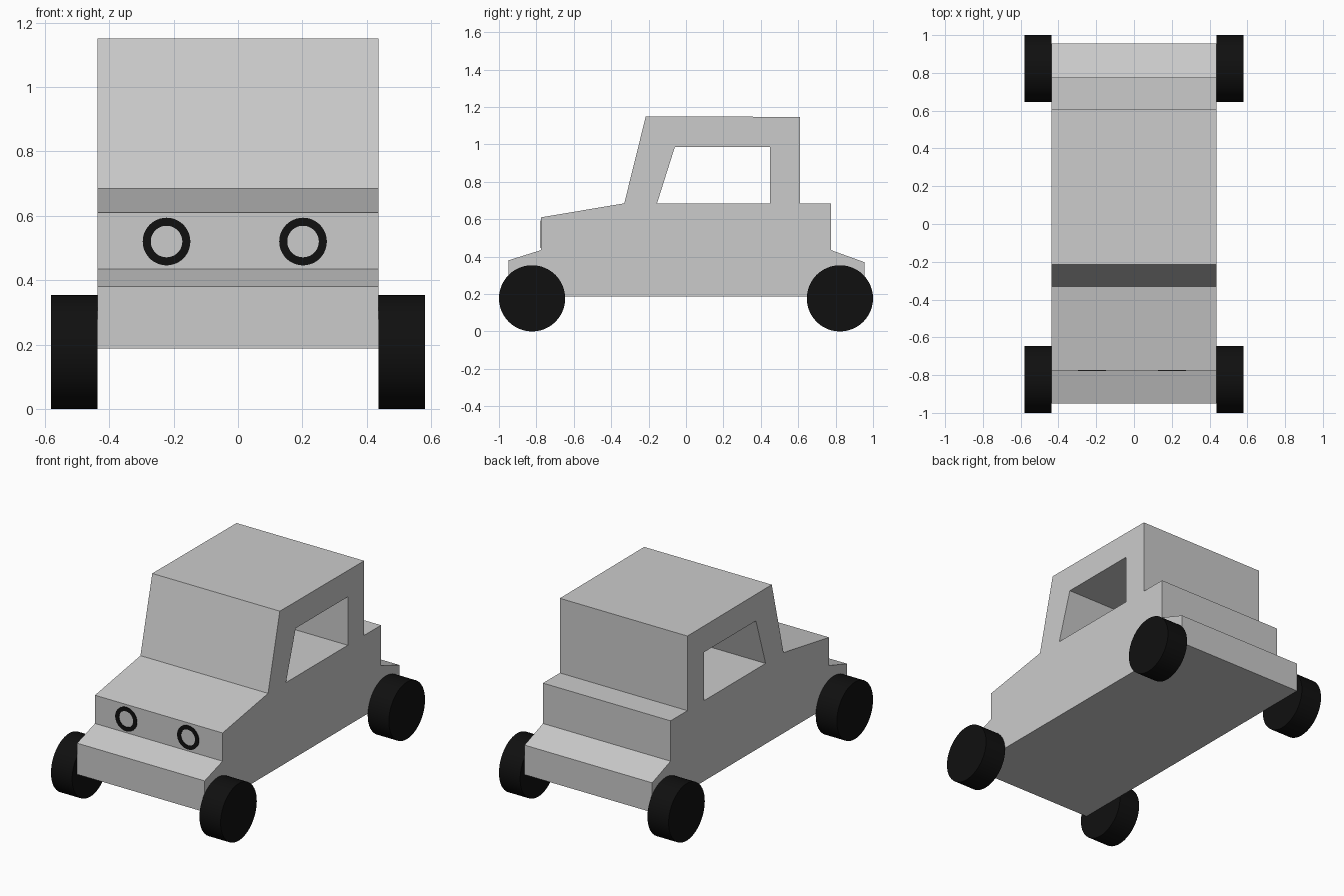
import bpy, bmesh
from math import pi, sin, cos, radians
from mathutils import Matrix

if "Cube" in bpy.data.objects:
    bpy.data.objects.remove(bpy.data.objects["Cube"])

black = bpy.data.materials.new("black")
black.diffuse_color = (0.005, 0.005, 0.005, 1)
black.use_nodes = True
black.node_tree.nodes["Principled BSDF"].inputs["Base Color"].default_value = black.diffuse_color


def circle(cx, cy, r, n=48):
    return [(cx + r * cos(2 * pi * i / n), cy + r * sin(2 * pi * i / n)) for i in range(n)]


def plate(name, loops, half_depth, matrix, material=None):
    """Extruded solid from an outer loop and optional hole loops."""
    curve = bpy.data.curves.new(name, 'CURVE')
    curve.dimensions = '2D'
    curve.fill_mode = 'BOTH'
    curve.extrude = half_depth
    for pts in loops:
        s = curve.splines.new('POLY')
        s.points.add(len(pts) - 1)
        for p, (a, b) in zip(s.points, pts):
            p.co = (a, b, 0, 1)
        s.use_cyclic_u = True
    temp = bpy.data.objects.new(name, curve)
    bpy.context.collection.objects.link(temp)
    bpy.context.view_layer.update()
    mesh = bpy.data.meshes.new_from_object(
        temp.evaluated_get(bpy.context.evaluated_depsgraph_get()))
    bpy.data.objects.remove(temp)

    bm = bmesh.new()
    bm.from_mesh(mesh)
    bmesh.ops.remove_doubles(bm, verts=bm.verts, dist=1e-4)
    bmesh.ops.recalc_face_normals(bm, faces=bm.faces)
    for f in bm.faces:
        f.smooth = False
    bm.transform(matrix)
    bm.to_mesh(mesh)
    bm.free()
    mesh.name = name
    obj = bpy.data.objects.new(name, mesh)
    bpy.context.collection.objects.link(obj)
    if material:
        mesh.materials.clear()
        mesh.materials.append(material)
    return obj


# Body: side profile (y, z) with a window tunnel, extruded across x
side = [(-0.95, 0.187), (-0.95, 0.38), (-0.775, 0.435), (-0.775, 0.61),
        (-0.33, 0.685), (-0.215, 1.15), (0.61, 1.147), (0.61, 0.685),
        (0.775, 0.685), (0.775, 0.435), (0.955, 0.37), (0.955, 0.187)]
window = [(-0.155, 0.685), (-0.06, 0.985), (0.45, 0.985), (0.45, 0.685)]
to_side = Matrix(((0, 0, 1, 0), (1, 0, 0, 0), (0, 1, 0, 0), (0, 0, 0, 1)))
plate("body", [side, window], 0.437, to_side)

# Headlight rings on the front panel
for name, x in (("headlight_right", -0.222), ("headlight_left", 0.202)):
    rings = [circle(x, 0.52, 0.074), circle(x, 0.52, 0.049)]
    to_front = Matrix.Translation((0, -0.775, 0)) @ Matrix.Rotation(pi / 2, 4, 'X')
    plate(name, rings, 0.004, to_front, black)

# Wheels
for end, y in (("front", -0.823), ("rear", 0.823)):
    for label, sx in (("right", -1), ("left", 1)):
        bpy.ops.mesh.primitive_cylinder_add(
            vertices=48, radius=0.177, depth=0.145,
            location=(sx * 0.5085, y, 0.177), rotation=(0, pi / 2, 0))
        wheel = bpy.context.object
        wheel.name = f"{end}_wheel_{label}"
        wheel.data.materials.append(black)
        bpy.ops.object.shade_smooth_by_angle(angle=radians(30))
